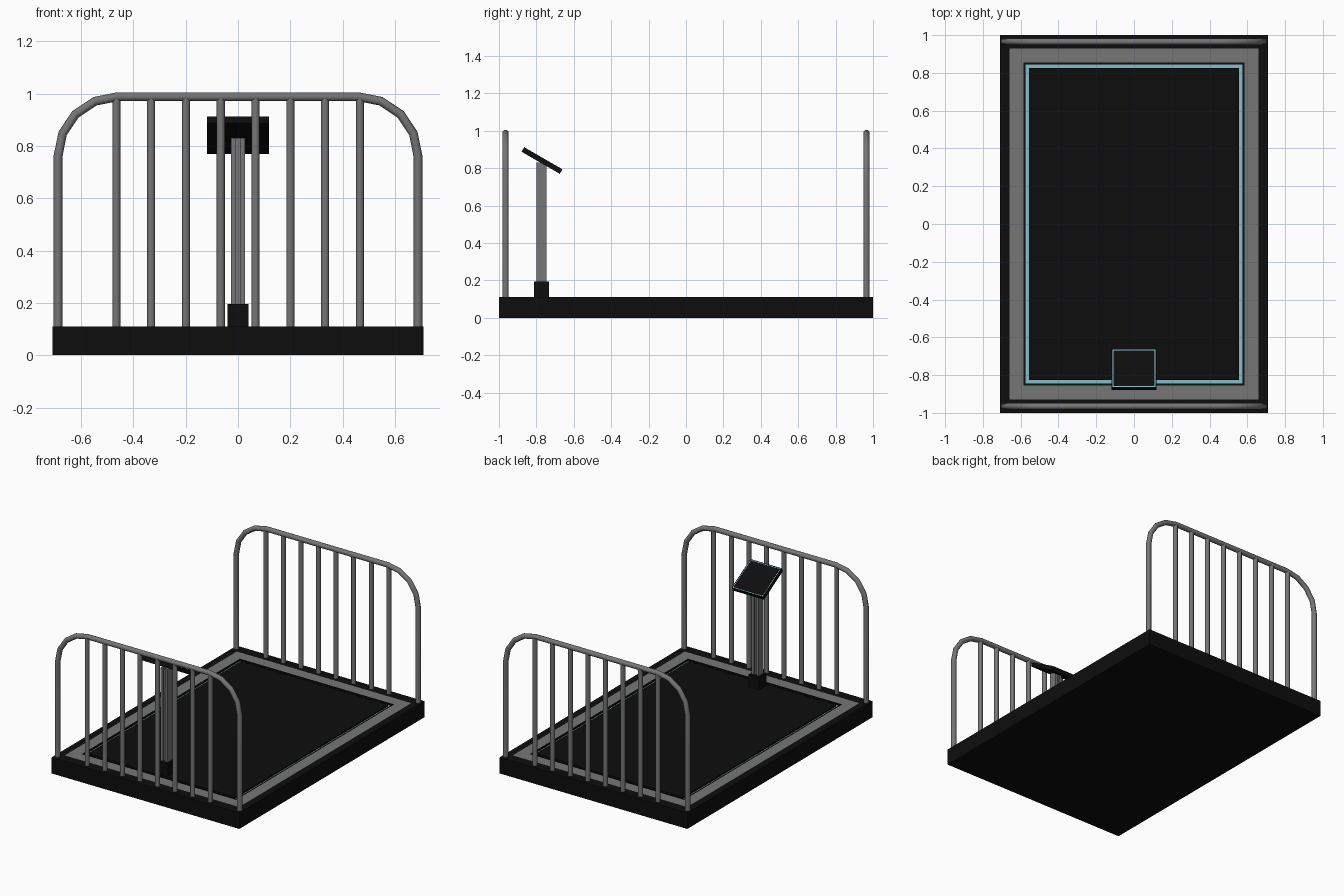
import bpy, bmesh, math

if "Cube" in bpy.data.objects:
    bpy.data.objects.remove(bpy.data.objects["Cube"])


def material(name, rgb):
    m = bpy.data.materials.new(name)
    m.diffuse_color = (*rgb, 1.0)
    m.use_nodes = True
    m.node_tree.nodes["Principled BSDF"].inputs["Base Color"].default_value = m.diffuse_color
    return m


BLACK = material("matte black", (0.004, 0.004, 0.004))
GREY = material("metal grey", (0.18, 0.18, 0.18))
BLUE = material("light blue", (0.24, 0.51, 0.61))


def new_object(name, bm, mats):
    bmesh.ops.recalc_face_normals(bm, faces=bm.faces)
    mesh = bpy.data.meshes.new(name)
    bm.to_mesh(mesh)
    bm.free()
    for m in mats:
        mesh.materials.append(m)
    ob = bpy.data.objects.new(name, mesh)
    bpy.context.collection.objects.link(ob)
    return ob


def stepped_slab(name, steps):
    """Rectangular rings (half x, half y, z, material of band below), capped at both ends."""
    bm = bmesh.new()
    prev = None
    for hx, hy, z, mat in steps:
        ring = [bm.verts.new((sx * hx, sy * hy, z))
                for sx, sy in ((-1, -1), (1, -1), (1, 1), (-1, 1))]
        if prev is None:
            bm.faces.new(ring[::-1])
        else:
            for i in range(4):
                j = (i + 1) % 4
                f = bm.faces.new((prev[i], prev[j], ring[j], ring[i]))
                f.material_index = mat
        prev = ring
    bm.faces.new(prev)
    return new_object(name, bm, (BLACK, GREY, BLUE))


def prism(name, outline, z0, z1, mat):
    bm = bmesh.new()
    face = bm.faces.new([bm.verts.new((x, y, z0)) for x, y in outline])
    ext = bmesh.ops.extrude_face_region(bm, geom=[face], use_keep_orig=True)
    top = [v for v in ext["geom"] if isinstance(v, bmesh.types.BMVert)]
    bmesh.ops.translate(bm, verts=top, vec=(0, 0, z1 - z0))
    return new_object(name, bm, (mat,))


def tube(name, paths, radius):
    """Round tubes along straight-segment paths, joined as one mesh."""
    cu = bpy.data.curves.new(name, "CURVE")
    cu.dimensions = "3D"
    cu.bevel_depth = radius
    cu.bevel_resolution = 4
    cu.use_fill_caps = True
    for path in paths:
        sp = cu.splines.new("POLY")
        sp.points.add(len(path) - 1)
        for p, co in zip(sp.points, path):
            p.co = (*co, 1)
    ob = bpy.data.objects.new(name, cu)
    bpy.context.collection.objects.link(ob)
    bpy.ops.object.select_all(action="DESELECT")
    ob.select_set(True)
    bpy.context.view_layer.objects.active = ob
    bpy.ops.object.convert(target="MESH")
    ob = bpy.context.object
    ob.data.materials.clear()
    ob.data.materials.append(GREY)
    bpy.ops.object.shade_smooth_by_angle(angle=math.radians(40))
    return ob


# platform with grey border and recessed light strip
stepped_slab("platform", [
    (0.71, 1.0, 0.0, 0), (0.71, 1.0, 0.11, 0), (0.66, 0.93, 0.11, 0),
    (0.585, 0.855, 0.11, 1), (0.575, 0.845, 0.11, 0), (0.575, 0.845, 0.10, 0),
    (0.557, 0.827, 0.10, 2), (0.557, 0.827, 0.11, 0)])

# end railings: arched frame and eight upright bars
for label, y in (("front", -0.965), ("back", 0.965)):
    half = [(0.688, 0.10)]
    for k in range(5):
        a = math.radians(22.5 * k)
        half.append((0.46 + 0.228 * math.cos(a), 0.76 + 0.228 * math.sin(a)))
    arch = [(-x, y, z) for x, z in half] + [(x, y, z) for x, z in reversed(half)]
    tube(label + "_rail_frame", [arch], 0.017)
    bars = [(-0.465 + 0.133 * i, y) for i in range(8)]
    tube(label + "_rail_bars", [[(x, y, 0.10), (x, y, 0.985)] for x, y in bars], 0.0155)

# control stand: foot, slotted post and tilted panel
PY = -0.773
prism("stand_foot", [(-0.04, PY - 0.04), (0.04, PY - 0.04),
                     (0.04, PY + 0.04), (-0.04, PY + 0.04)], 0.105, 0.195, BLACK)
w, s, d = 0.026, 0.009, 0.012
quarter = [(w, w), (s, w), (s, w - d)]
back = quarter + [(-x, y) for x, y in reversed(quarter)]
outline = back + [(-x, -y) for x, y in back]
prism("stand_post", [(x, PY + y) for x, y in outline], 0.19, 0.83, GREY)

panel = stepped_slab("control_panel", [
    (0.118, 0.118, -0.014, 0), (0.118, 0.118, 0.014, 0), (0.115, 0.115, 0.014, 0),
    (0.115, 0.115, 0.012, 0), (0.109, 0.109, 0.012, 2), (0.109, 0.109, 0.014, 0)])
panel.location = (0, -0.77, 0.841)
panel.rotation_euler = (math.radians(-30), 0, 0)
